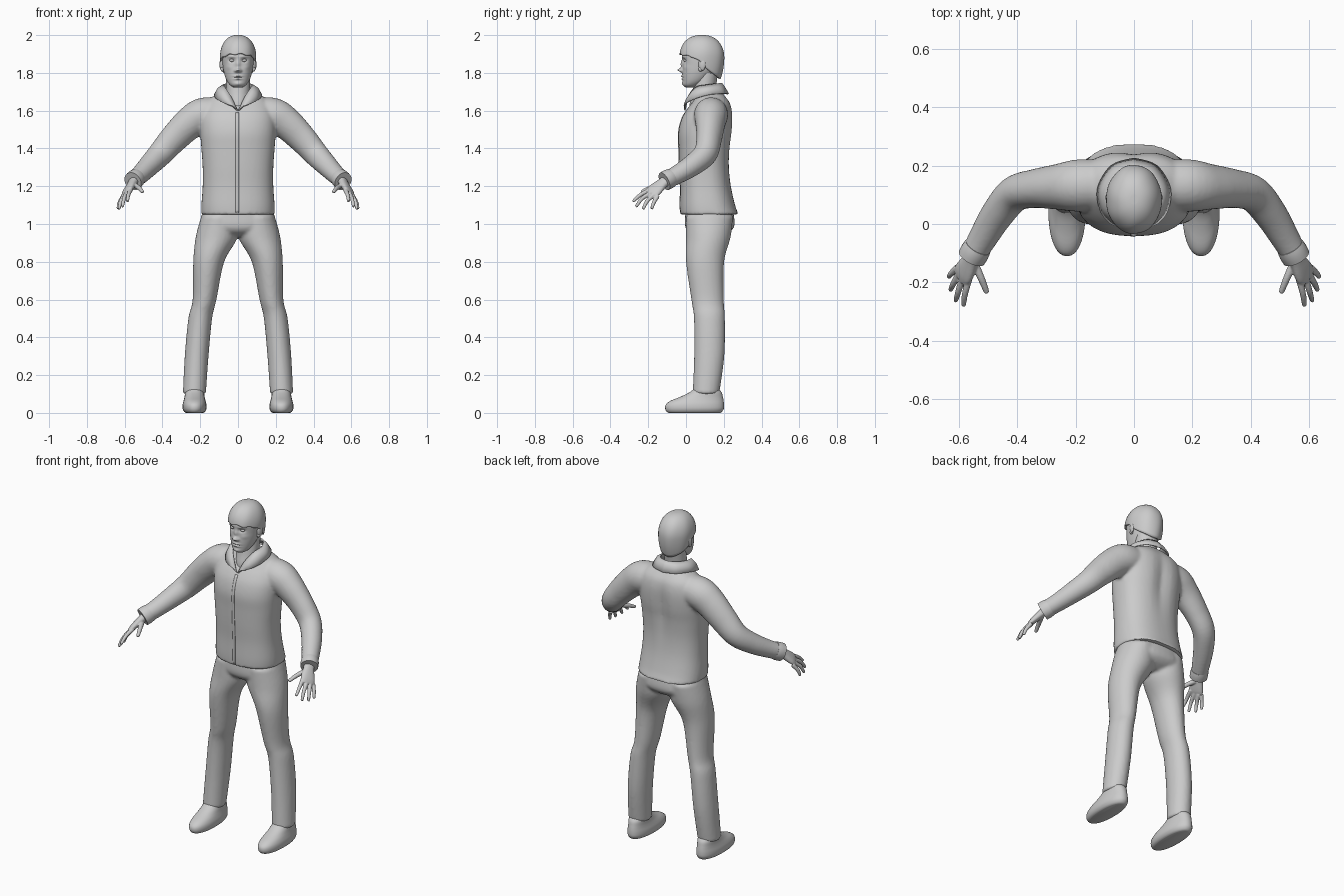
import bpy, bmesh, math
from mathutils import Vector

if "Cube" in bpy.data.objects:
    bpy.data.objects.remove(bpy.data.objects["Cube"])

grey = bpy.data.materials.new("light_grey")
grey.diffuse_color = (0.6, 0.6, 0.6, 1)
grey.use_nodes = True
grey.node_tree.nodes["Principled BSDF"].inputs["Base Color"].default_value = grey.diffuse_color


def spline(rows, k):
    """Catmull-Rom through rows of numbers, k steps per span."""
    out = []
    for i in range(len(rows) - 1):
        p0, p1, p2 = rows[max(i - 1, 0)], rows[i], rows[i + 1]
        p3 = rows[min(i + 2, len(rows) - 1)]
        for s in range(k):
            t = s / k
            out.append([0.5 * (2 * b + (c - a) * t + (2 * a - 5 * b + 4 * c - d) * t * t
                               + (3 * b - a - 3 * c + d) * t ** 3)
                        for a, b, c, d in zip(p0, p1, p2, p3)])
    return out + [list(rows[-1])]


def finish(name, bm, angle=50):
    bmesh.ops.recalc_face_normals(bm, faces=bm.faces)
    me = bpy.data.meshes.new(name)
    bm.to_mesh(me)
    bm.free()
    ob = bpy.data.objects.new(name, me)
    bpy.context.collection.objects.link(ob)
    me.materials.append(grey)
    select([ob])
    bpy.ops.object.shade_smooth_by_angle(angle=math.radians(angle))
    return ob


def select(obs):
    bpy.ops.object.select_all(action='DESELECT')
    for o in obs:
        o.select_set(True)
    bpy.context.view_layer.objects.active = obs[0]


def skin(bm, rings, closed=True, caps=True):
    vs = [[bm.verts.new(p) for p in r] for r in rings]
    n = len(vs[0])
    for a, b in zip(vs, vs[1:]):
        for i in range(n if closed else n - 1):
            j = (i + 1) % n
            bm.faces.new((a[i], a[j], b[j], b[i]))
    if caps:
        bm.faces.new(vs[0])
        bm.faces.new(vs[-1])


def loft(name, rows, n=32, k=4, ref=None, power=2.0, side=1, warp=None):
    """Rows are (x, y, z, half width, half depth). ref tilts rings to the path."""
    rows = spline(rows, k)
    rings = []
    for i, (x, y, z, a, b) in enumerate(rows):
        u, v = Vector((1, 0, 0)), Vector((0, 1, 0))
        if ref:
            t = (Vector(rows[min(i + 1, len(rows) - 1)][:3])
                 - Vector(rows[max(i - 1, 0)][:3])).normalized()
            u = Vector(ref)
            u = (u - t * u.dot(t)).normalized()
            v = t.cross(u)
        ring = []
        for j in range(n):
            c, s = math.cos(2 * math.pi * j / n), math.sin(2 * math.pi * j / n)
            p = Vector((x, y, z))
            p += u * a * math.copysign(abs(c) ** (2 / power), c)
            p += v * b * math.copysign(abs(s) ** (2 / power), s)
            if warp:
                p = warp(p, y)
            ring.append((p.x * side, p.y, p.z))
        rings.append(ring)
    bm = bmesh.new()
    skin(bm, rings)
    return finish(name, bm)


def upright(rows, x=0):
    """(z, front y, back y, half width[, x]) to loft rows."""
    return [((r[4] if len(r) > 4 else x), (r[1] + r[2]) / 2, r[0], r[3], (r[2] - r[1]) / 2)
            for r in rows]


def ball(name, loc, scale, rot=0):
    bm = bmesh.new()
    bmesh.ops.create_uvsphere(bm, u_segments=20, v_segments=12, radius=1)
    ob = finish(name, bm)
    ob.location, ob.scale, ob.rotation_euler = loc, scale, (0, 0, rot)
    return ob


def fuse(name, obs, voxel, smooth):
    """Blend overlapping volumes into one cloth-like skin."""
    select(obs)
    bpy.ops.object.join()
    ob = bpy.context.object
    ob.name = name
    m = ob.modifiers.new("blend", 'REMESH')
    m.mode, m.voxel_size, m.use_smooth_shade = 'VOXEL', voxel, True
    m = ob.modifiers.new("relax", 'SMOOTH')
    m.factor, m.iterations = 0.5, smooth
    for m in list(ob.modifiers):
        bpy.ops.object.modifier_apply(modifier=m.name)
    bpy.ops.object.shade_smooth_by_angle(angle=math.radians(50))
    return ob


def spine_dip(p, cy):
    if p.y > cy:
        fade = math.exp(-((p.z - 1.48) / 0.16) ** 2)
        p.y -= 0.016 * fade * math.exp(-(p.x / 0.04) ** 2)
    return p


# jacket body and sleeves
body = [(1.05, -.03, .278, .195), (1.1, -.032, .26, .194), (1.2, -.031, .238, .187),
        (1.3, -.036, .23, .187), (1.4, -.039, .235, .194), (1.48, -.041, .246, .2),
        (1.55, -.026, .25, .2), (1.6, 0, .247, .19), (1.64, .03, .236, .172),
        (1.67, .05, .215, .14), (1.7, .06, .19, .08)]
sleeve = [(.1, .135, 1.585, .085, .085), (.19, .132, 1.575, .09, .092), (.26, .128, 1.53, .078, .086),
          (.34, .122, 1.452, .066, .077), (.41, .103, 1.373, .062, .067), (.468, .035, 1.312, .057, .058),
          (.517, -.045, 1.262, .05, .05), (.553, -.108, 1.23, .044, .046)]
parts = [loft("body", upright(body), 48, 4, power=2.4, warp=spine_dip)]
parts += [loft("sleeve", sleeve, 28, 5, ref=(0.5, 1, 0), side=s) for s in (1, -1)]
jacket = fuse("jacket", parts, 0.009, 5)

# front placket following the jacket surface
bm = bmesh.new()
skin(bm, [[(x, -.2, 1.06 + .53 * i / 40) for x in (-.012, -.004, .004)] for i in range(41)], False, False)
placket = finish("placket", bm)
m = placket.modifiers.new("wrap", 'SHRINKWRAP')
m.target, m.wrap_method = jacket, 'PROJECT'
m.use_project_y, m.use_negative_direction, m.use_positive_direction = True, False, True
m.use_project_x = m.use_project_z = False
m.offset = 0.002
placket.modifiers.new("thick", 'SOLIDIFY').thickness = 0.003

# folded collar
inner = [(.003, -.006, 1.6), (.035, .012, 1.67), (.068, .05, 1.722), (.079, .11, 1.735),
         (.05, .168, 1.742), (0, .188, 1.744)]
outer = [(.055, -.006, 1.632), (.085, .008, 1.645), (.115, .05, 1.664), (.122, .125, 1.685),
         (.075, .2, 1.69), (0, .224, 1.688)]
a, b = spline(inner, 6), spline(outer, 6)
a += [(-x, y, z) for x, y, z in a[-2::-1]]
b += [(-x, y, z) for x, y, z in b[-2::-1]]
mid = [((p[0] + q[0]) / 2 * 1.04, (p[1] + q[1]) / 2 - .003, (p[2] + q[2]) / 2 + .008) for p, q in zip(a, b)]
bm = bmesh.new()
skin(bm, [a, mid, b], False, False)
collar = finish("collar", bm)
m = collar.modifiers.new("thick", 'SOLIDIFY')
m.thickness, m.offset = 0.008, 0

# trousers
hips = [(1.09, 0, .245, .18), (1.0, -.006, .258, .2), (.96, .01, .235, .17), (.935, .05, .19, .09)]
leg = [(1.04, .0, .25, .095, .1), (.93, .0, .236, .111, .113), (.8, .0, .202, .082, .155),
       (.6, .028, .2, .063, .177), (.5, .042, .206, .063, .2), (.3, .043, .203, .063, .219),
       (.1, .035, .176, .061, .231)]
parts = [loft("hips", upright(hips), 40, 4, power=2.3)]
parts += [loft("leg", upright(leg), 32, 6, side=s) for s in (1, -1)]
fuse("trousers", parts, 0.009, 4)

shoe = [(0, -.09, .18, .045), (.006, -.102, .19, .055), (.022, -.11, .2, .063), (.045, -.106, .201, .063),
        (.065, -.08, .199, .058), (.085, -.03, .195, .053), (.11, .02, .188, .05), (.135, .05, .165, .045)]
palm = [(.548, -.1, 1.232, .03, .026), (.56, -.125, 1.215, .031, .021), (.575, -.152, 1.192, .039, .019),
        (.587, -.172, 1.174, .042, .016), (.597, -.186, 1.16, .036, .01)]
cuff = [(.535, -.077, 1.246, .047, .049), (.545, -.094, 1.237, .05, .052), (.557, -.115, 1.226, .049, .051)]
# base, knuckle and tip of each finger
fingers = {"index_finger": ((.567, -.19, 1.182), (.58, -.24, 1.155), (.585, -.28, 1.12)),
           "middle_finger": ((.588, -.182, 1.167), (.603, -.232, 1.135), (.612, -.264, 1.092)),
           "ring_finger": ((.6, -.168, 1.157), (.62, -.205, 1.122), (.63, -.227, 1.08)),
           "little_finger": ((.607, -.15, 1.148), (.627, -.17, 1.115), (.636, -.182, 1.08)),
           "thumb": ((.55, -.13, 1.205), (.525, -.185, 1.192), (.505, -.235, 1.17))}

for s, tag in ((1, "left"), (-1, "right")):
    loft(tag + "_shoe", upright(shoe, .23), 36, 3, power=2.2, side=s)
    loft(tag + "_cuff", cuff, 28, 2, ref=(0.5, 1, 0), side=s)
    # hand blended from palm and fingers
    parts = [loft("palm", palm, 24, 4, ref=(.04, .05, -.03), power=2.3, side=s)]
    for name, (p, q, r) in fingers.items():
        w = .0125 if name == "thumb" else .0105
        d = (Vector(r) - Vector(q)).normalized() * .003
        rows = [(*p, w * 1.15, w * 1.15), (*q, w, w), (*(Vector(r) - d), w * .75, w * .75),
                (*r, w * .3, w * .3)]
        parts.append(loft(name, rows, 14, 4, ref=(1, 0.3, .2), side=s))
    fuse(tag + "_hand", parts, 0.0035, 3)
    ball(tag + "_ear", (s * .086, .085, 1.845), (.011, .02, .034), -s * .3)
    ball(tag + "_ear_lobe", (s * .083, .077, 1.82), (.009, .011, .013))
    ball(tag + "_eye", (s * .032, -.002, 1.866), (.014, .011, .008))

# neck
neck = [(1.58, .02, .15, .05), (1.64, .02, .155, .058), (1.7, .035, .155, .062), (1.8, .05, .17, .064)]
loft("neck", upright(neck), 32)

# face features as soft bumps: x, z, width, height, depth
bumps = [(0, 1.845, .011, .02, .01), (0, 1.815, .012, .011, .024), (.013, 1.811, .008, .007, .009),
         (.032, 1.866, .017, .011, -.011), (.034, 1.886, .024, .007, .004),
         (0, 1.783, .021, .005, .007), (0, 1.768, .018, .005, .007), (0, 1.7755, .024, .002, -.004),
         (0, 1.742, .02, .011, .007), (.048, 1.83, .018, .015, .004)]


def face(p, cy):
    if p.y < cy:
        z, add = p.z, 0
        for x, bz, w, h, d in bumps:
            add += d * math.exp(-((abs(p.x) - x) / w) ** 2 - ((z - bz) / h) ** 2)
        p.y -= add
    return p


skull = [(1.722, .0, .05, .02), (1.735, -.013, .072, .042), (1.76, -.017, .11, .06), (1.8, -.02, .15, .074),
         (1.84, -.018, .172, .081), (1.88, -.021, .185, .084), (1.92, -.018, .19, .083),
         (1.96, .0, .17, .07), (1.985, .045, .125, .035)]
loft("head", upright(skull), 112, 12, power=2.15, warp=face)

# hair cap: low at the nape, short over the brow
rings, n = [], 72
for i in range(25):
    ring = []
    for j in range(n):
        az = 2 * math.pi * j / n
        back = -math.cos(az)
        low = 1.852 + (.048 * max(0, -back) ** .6 if back < 0 else -.085 * back ** .7)
        if back < -.55:
            low += .004 * math.sin(9 * az)
        t = max(i, .15) / 24
        z = low + (2.0 - low) * math.cos(t * math.pi / 2)
        r = math.sqrt(max(0, 1 - ((z - 1.885) / .1155) ** 2)) if z > 1.885 else 1 - 14 * (1.885 - z) ** 2
        r = r ** .85 * (1 + .016 * math.sin(7 * az + 4 * t) * t * (1.3 - t))
        ring.append((.096 * r * math.sin(az), .084 - .119 * r * math.cos(az), z))
    rings.append(ring)
bm = bmesh.new()
skin(bm, rings, True, False)
bm.verts.ensure_lookup_table()
bm.faces.new(bm.verts[:n])
hair = finish("hair", bm)
m = hair.modifiers.new("thick", 'SOLIDIFY')
m.thickness, m.offset = 0.012, -1
